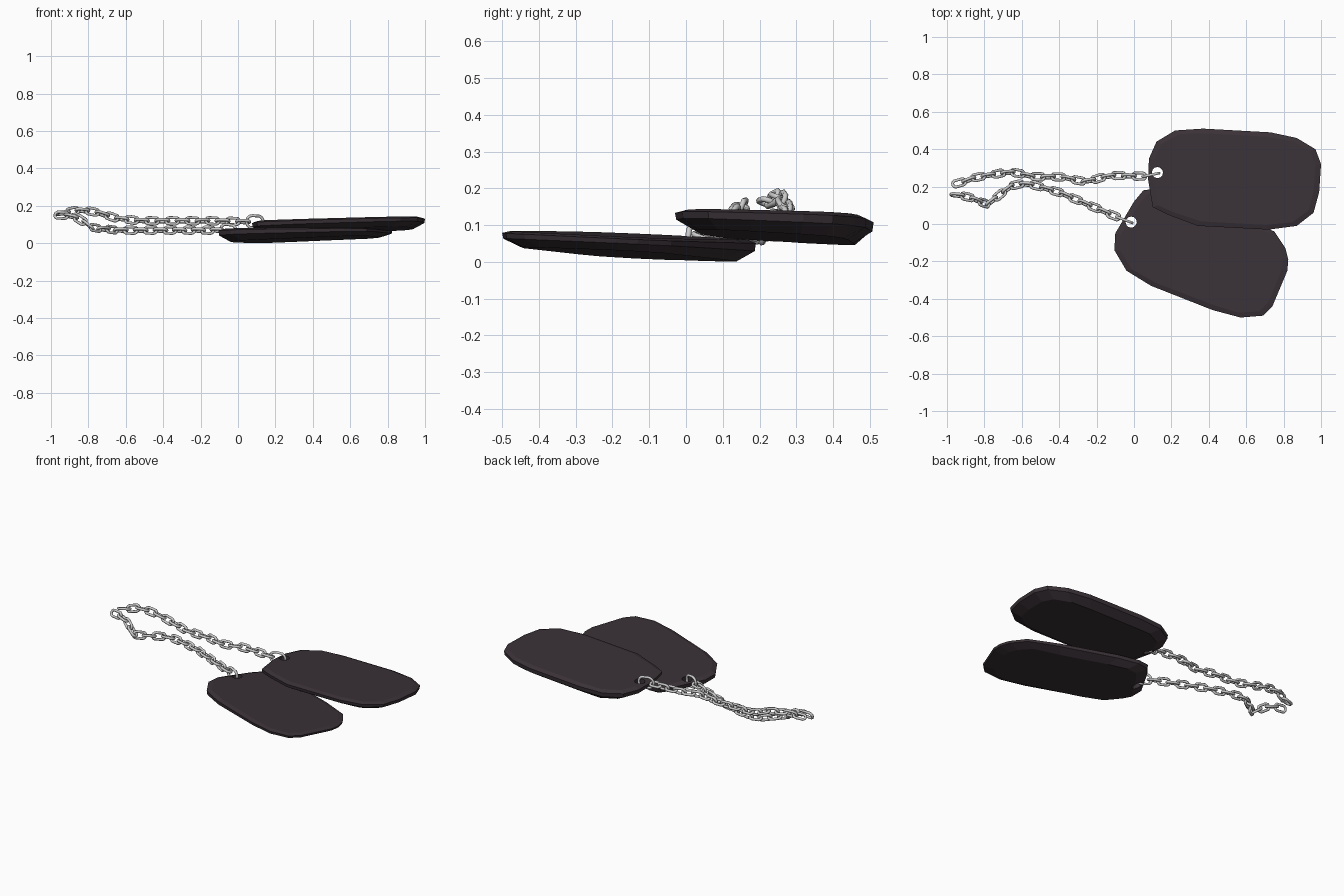
import bpy, bmesh, math
from mathutils import Vector, Matrix

if "Cube" in bpy.data.objects:
    bpy.data.objects.remove(bpy.data.objects["Cube"])

dark = bpy.data.materials.new("dark_plate")
dark.diffuse_color = (0.042, 0.031, 0.038, 1)
dark.use_nodes = True
dark.node_tree.nodes["Principled BSDF"].inputs["Base Color"].default_value = dark.diffuse_color


def make_object(name, bm):
    bmesh.ops.recalc_face_normals(bm, faces=bm.faces)
    mesh = bpy.data.meshes.new(name)
    bm.to_mesh(mesh)
    bm.free()
    ob = bpy.data.objects.new(name, mesh)
    bpy.context.collection.objects.link(ob)
    return ob


def tag(name, outline, top, bottom, hole):
    """Plate lofted between two tilted planes (a + b*x + c*y), with a drilled hole."""
    bm = bmesh.new()
    pts = [Vector(p) for p in outline]
    centre = sum(pts, Vector((0, 0))) / len(pts)
    rings = []
    for inset, t in ((0.03, 0), (0, 0.15), (0.004, 0.5), (0.065, 1)):
        ring = []
        for p in pts:
            d = p - centre
            q = p - d.normalized() * inset
            z0 = top[0] + top[1] * q.x + top[2] * q.y
            z1 = bottom[0] + bottom[1] * q.x + bottom[2] * q.y
            ring.append(bm.verts.new((q.x, q.y, z0 + (z1 - z0) * t)))
        rings.append(ring)
    n = len(pts)
    for a, b in zip(rings, rings[1:]):
        for i in range(n):
            j = (i + 1) % n
            bm.faces.new((a[i], a[j], b[j], b[i]))
    bm.faces.new(rings[0])
    bm.faces.new(rings[-1])
    ob = make_object(name, bm)
    ob.data.materials.append(dark)

    # hole cutter
    cb = bmesh.new()
    bmesh.ops.create_cone(cb, cap_ends=True, segments=12, radius1=0.03, radius2=0.03,
                          depth=0.5, matrix=Matrix.Translation((*hole, 0.1)))
    cutter = make_object(name + "_hole_cutter", cb)
    cutter.hide_render = True
    cutter.hide_viewport = True
    cutter.display_type = 'WIRE'
    mod = ob.modifiers.new("hole", 'BOOLEAN')
    mod.operation = 'DIFFERENCE'
    mod.solver = 'EXACT'
    mod.object = cutter
    return ob


def add_link(bm, mat, half_len, half_wid, wire, segs=14, sides=6):
    """Stadium-shaped loop of round wire in the local XY plane."""
    s = half_len - half_wid
    rings = []
    for i in range(segs):
        a = 2 * math.pi * (i + 0.5) / segs
        out = Vector((math.cos(a), math.sin(a), 0))
        mid = out * half_wid + Vector((s if out.x > 0 else -s, 0, 0))
        rings.append([bm.verts.new(mat @ (mid + out * wire * math.cos(b) + Vector((0, 0, wire * math.sin(b)))))
                      for b in (2 * math.pi * k / sides for k in range(sides))])
    for i in range(segs):
        r0, r1 = rings[i], rings[(i + 1) % segs]
        for k in range(sides):
            m = (k + 1) % sides
            bm.faces.new((r0[k], r1[k], r1[m], r0[m]))


def frame(a, b, roll):
    x = (b - a).normalized()
    y = Vector((0, 0, 1)).cross(x).normalized()
    rot = Matrix((x, y, x.cross(y))).transposed().to_4x4()
    return Matrix.Translation((a + b) / 2) @ rot @ Matrix.Rotation(roll, 4, 'X')


def chain(name, path, pitch=0.055, wire=0.008):
    """Links laid end to end along a polyline, each turned 90 degrees from the last."""
    pts = [Vector(p) for p in path]
    bm = bmesh.new()
    # larger end link looped through the tag hole
    add_link(bm, frame(pts[0], pts[1], math.pi / 2), 0.046, 0.033, wire)
    samples, carry = [], 0.0
    for a, b in zip(pts[1:], pts[2:]):
        length = (b - a).length
        while carry <= length:
            samples.append(a.lerp(b, carry / length))
            carry += pitch
        carry -= length
    for i, (a, b) in enumerate(zip(samples, samples[1:])):
        roll = math.radians(20 + 90 * (i % 2))
        add_link(bm, frame(a, b, roll), pitch / 2 + wire, 0.019, wire)
    for f in bm.faces:
        f.smooth = True
    return make_object(name, bm)


# Tags
tag("upper_tag",
    [(0.075, 0.24), (0.08, 0.35), (0.12, 0.44), (0.22, 0.50), (0.37, 0.51), (0.73, 0.49),
     (0.87, 0.46), (0.97, 0.40), (1.0, 0.32), (0.99, 0.17), (0.96, 0.06), (0.87, -0.01),
     (0.72, -0.03), (0.34, -0.01), (0.18, 0.05), (0.10, 0.09)],
    (0.122, 0.025, -0.025), (0.066, 0.03, -0.06), (0.125, 0.275))
tag("lower_tag",
    [(-0.10, -0.05), (-0.105, -0.14), (-0.04, -0.25), (0.09, -0.33), (0.42, -0.46), (0.57, -0.50),
     (0.69, -0.49), (0.74, -0.44), (0.82, -0.25), (0.825, -0.19), (0.81, -0.13), (0.75, -0.04),
     (0.58, 0.04), (0.25, 0.16), (0.12, 0.19), (0.05, 0.18), (0.0, 0.12)],
    (0.070, -0.012, -0.045), (0.004, 0.025, -0.045), (-0.015, 0.01))

# Chains
chain("upper_chain",
      [(0.125, 0.27, 0.115), (0.055, 0.255, 0.115), (-0.13, 0.26, 0.12), (-0.26, 0.225, 0.12),
       (-0.40, 0.255, 0.12), (-0.52, 0.25, 0.12), (-0.66, 0.28, 0.135), (-0.75, 0.265, 0.165),
       (-0.85, 0.25, 0.18), (-0.91, 0.225, 0.165), (-1.0, 0.205, 0.155)])
chain("lower_chain",
      [(-0.02, 0.01, 0.065), (-0.085, 0.035, 0.07), (-0.26, 0.11, 0.07), (-0.40, 0.17, 0.07),
       (-0.56, 0.215, 0.07), (-0.64, 0.215, 0.07), (-0.70, 0.17, 0.075), (-0.79, 0.10, 0.085),
       (-0.84, 0.13, 0.13), (-0.90, 0.15, 0.15), (-1.0, 0.16, 0.15)])
